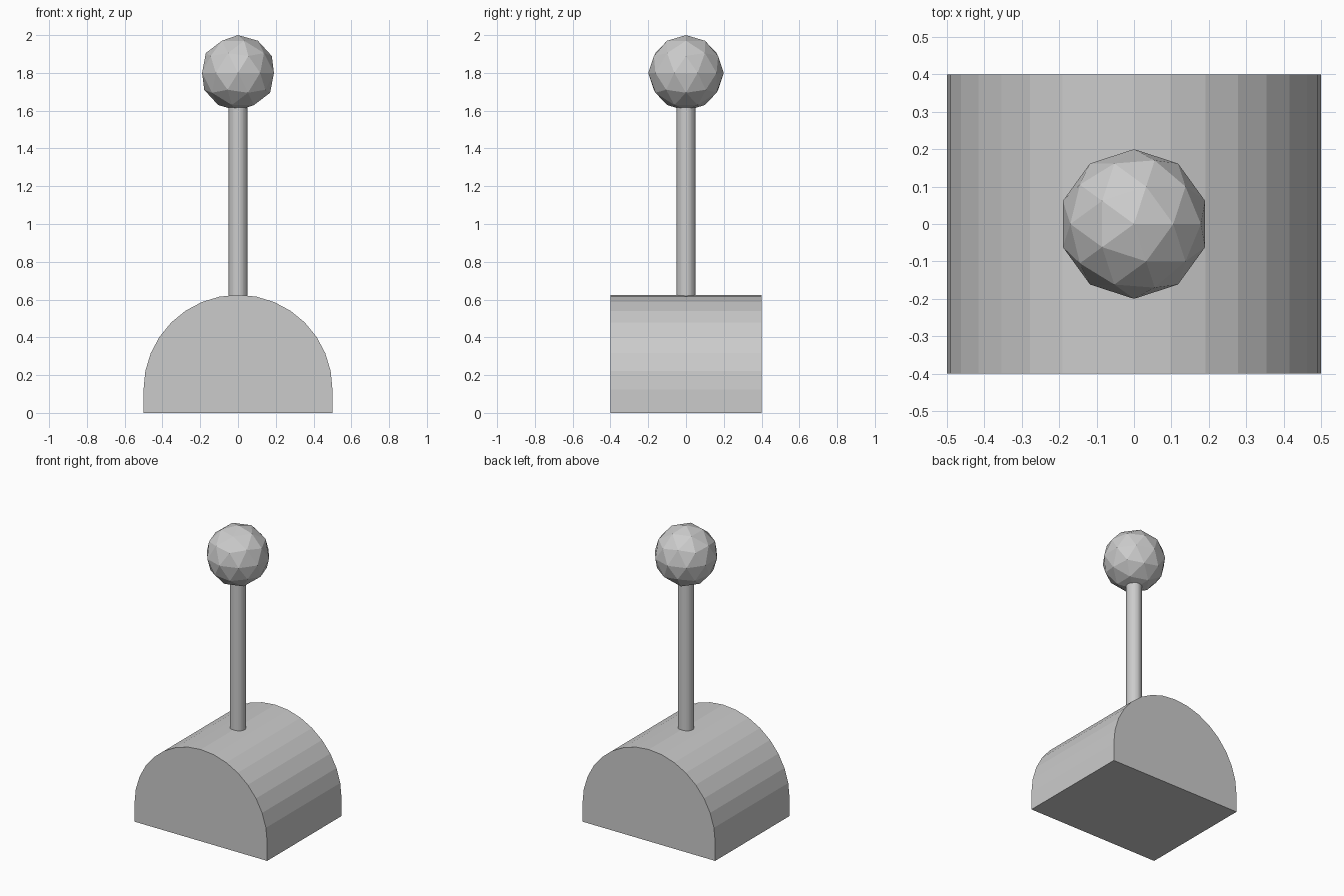
import bpy, bmesh, math

if "Cube" in bpy.data.objects:
    bpy.data.objects.remove(bpy.data.objects["Cube"])

# Base: arched block, half of a 32-sided circle on short straight walls
R, CENTRE, HALF = 0.5, 0.125, 0.4
profile = [(-R, 0), (R, 0)]
for k in range(17):
    a = math.pi * k / 16
    profile.append((R * math.cos(a), CENTRE + R * math.sin(a)))
bm = bmesh.new()
face = bm.faces.new([bm.verts.new((x, -HALF, z)) for x, z in profile])
ext = bmesh.ops.extrude_face_region(bm, geom=[face])
moved = [v for v in ext["geom"] if isinstance(v, bmesh.types.BMVert)]
bmesh.ops.translate(bm, verts=moved, vec=(0, 2 * HALF, 0))
bmesh.ops.recalc_face_normals(bm, faces=bm.faces)
mesh = bpy.data.meshes.new("arched_base")
bm.to_mesh(mesh)
bm.free()
bpy.context.collection.objects.link(bpy.data.objects.new("arched_base", mesh))

# Rod: thin upright cylinder, ends sunk into base and knob
Z0, Z1 = 0.61, 1.62
bpy.ops.mesh.primitive_cylinder_add(vertices=32, radius=0.05, depth=Z1 - Z0,
                                    location=(0, 0, (Z0 + Z1) / 2))
bpy.context.object.name = "rod"

# Knob: faceted ball on top
bpy.ops.mesh.primitive_ico_sphere_add(subdivisions=2, radius=0.2,
                                      location=(0, 0, 1.8))
bpy.context.object.name = "knob"
